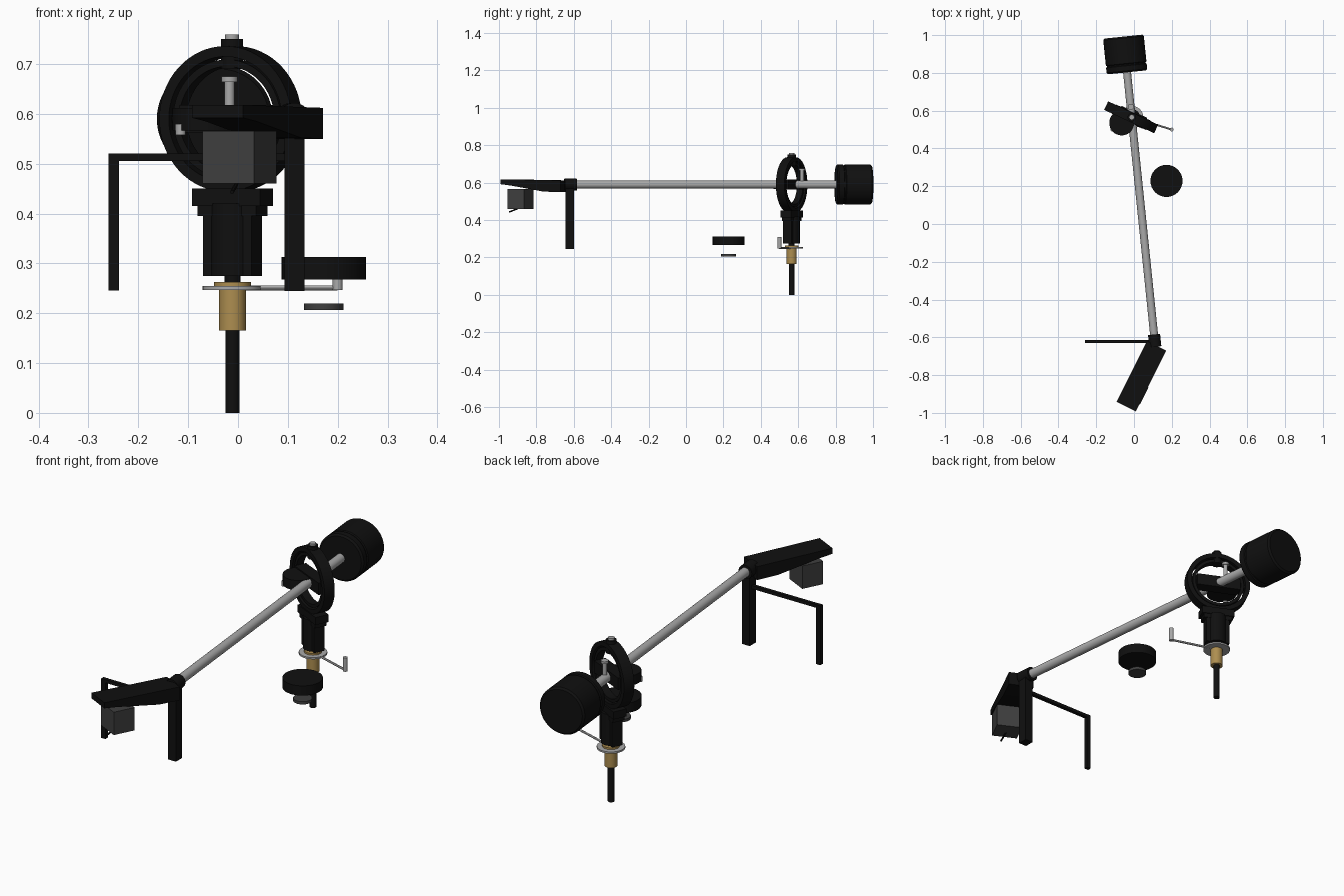
import bpy, bmesh, math
from mathutils import Vector, Matrix

if "Cube" in bpy.data.objects:
    bpy.data.objects.remove(bpy.data.objects["Cube"])


def material(name, rgb):
    m = bpy.data.materials.new(name)
    m.use_nodes = True
    m.diffuse_color = (*rgb, 1)
    m.node_tree.nodes["Principled BSDF"].inputs["Base Color"].default_value = (*rgb, 1)
    return m


BLACK = material("black", (.005, .005, .005))
SILVER = material("silver", (.4, .4, .4))
BRASS = material("brass", (.42, .27, .08))
GREY = material("dark grey", (.05, .05, .05))


def finish(name, bm, mat, smooth=False):
    bmesh.ops.recalc_face_normals(bm, faces=bm.faces)
    me = bpy.data.meshes.new(name)
    bm.to_mesh(me)
    bm.free()
    me.materials.append(mat)
    ob = bpy.data.objects.new(name, me)
    bpy.context.scene.collection.objects.link(ob)
    if smooth:
        bpy.ops.object.select_all(action='DESELECT')
        ob.select_set(True)
        bpy.context.view_layer.objects.active = ob
        bpy.ops.object.shade_smooth_by_angle()
    return ob


def lathe(name, origin, axis, profile, mat, closed=False, n=48):
    """Spin (radius, distance) points about an axis."""
    rot = Vector(axis).to_track_quat('Z', 'Y').to_matrix().to_4x4()
    place = Matrix.Translation(origin) @ rot
    bm = bmesh.new()
    rings = []
    for r, h in profile:
        rings.append([bm.verts.new(place @ Vector((r * math.cos(a), r * math.sin(a), h)))
                      for a in (math.tau * i / n for i in range(n))])
    pairs = list(zip(rings, rings[1:]))
    if closed:
        pairs.append((rings[-1], rings[0]))
    else:
        bm.faces.new(rings[0])
        bm.faces.new(rings[-1])
    for a, b in pairs:
        for i in range(n):
            j = (i + 1) % n
            bm.faces.new((a[i], a[j], b[j], b[i]))
    return finish(name, bm, mat, True)


def rod(name, p0, p1, r, mat, n=32):
    d = Vector(p1) - Vector(p0)
    return lathe(name, p0, d, [(r, 0), (r, d.length)], mat, n=n)


def upright(name, x, y, z0, z1, r, mat):
    return rod(name, (x, y, z0), (x, y, z1), r, mat)


def block(name, centre, size, mat, turn=0):
    bm = bmesh.new()
    bmesh.ops.create_cube(bm, size=1, matrix=Matrix.Translation(centre)
                          @ Matrix.Rotation(math.radians(turn), 4, 'Z')
                          @ Matrix.Diagonal((*size, 1)))
    return finish(name, bm, mat)


# Arm tube and counterweight along one slanted line
def arm(y, z=.59):
    return Vector((.046 - .103 * y, y, z))


ARM = (arm(1) - arm(0)).normalized()
rod("arm_tube", arm(-.6), arm(.85), .021, SILVER)
lathe("counterweight", arm(.803), ARM,
      [(.1, 0), (.108, .008), (.108, .035), (.103, .038), (.103, .044),
       (.108, .047), (.108, .182), (.1, .19)], BLACK, n=64)
rod("head_collar", arm(-.65), arm(-.585), .032, BLACK)

# Pivot column
PX, PY, TURN = -.011, .565, -25
upright("mounting_rod", PX, PY, 0, .17, .014, BLACK)
upright("brass_sleeve", PX, PY, .165, .258, .027, BRASS)
upright("brass_flange", PX, PY, .255, .263, .037, BRASS)
upright("column_spindle", PX, PY, .255, .29, .016, BLACK)
upright("lever_disc", PX, PY, .247, .255, .06, SILVER)
rod("lever_arm", (PX, PY, .251), (.2, .5, .251), .005, SILVER, 12)
upright("lever_pin", .2, .5, .247, .31, .01, SILVER)
upright("column_core", PX, PY, .275, .42, .043, BLACK)
for name, w, d, z0, z1 in (("column_body", .107, .05, .275, .4),
                           ("column_step", .13, .055, .395, .42),
                           ("column_shoulder", .15, .063, .415, .45)):
    block(name, (PX, PY, (z0 + z1) / 2), (w, d, z1 - z0), BLACK, TURN)

# Gimbal rings and bearing parts
C = Vector((-.015, .565, .59))
ALONG = Matrix.Rotation(math.radians(TURN), 3, 'Z') @ Vector((1, 0, 0))
FACING = Vector((0, 0, 1)).cross(ALONG)
for name, ro, ri, h in (("outer_gimbal_ring", .146, .125, .025),
                        ("inner_gimbal_ring", .119, .105, .018)):
    lathe(name, C, FACING, [(ro, -h), (ro, h), (ri, h), (ri, -h)], BLACK, True, 64)
for side in (-1, 1):
    rod("side_bearing", C + ALONG * side * .08, C + ALONG * side * .135, .012, BLACK)
block("bearing_yoke", C, (.2, .055, .055), BLACK, TURN)
upright("top_bearing_cap", -.012, PY, .69, .75, .022, BLACK)
upright("top_bearing_screw", -.012, PY, .75, .759, .014, SILVER)
upright("tracking_drum", -.065, .535, .567, .612, .066, BLACK)
upright("drum_screw", -.115, .5, .558, .58, .01, SILVER)
upright("bias_screw", -.017, .62, .6, .667, .01, SILVER)
upright("bias_screw_head", -.017, .62, .664, .675, .016, SILVER)

# Detached rest knob with its lower foot
upright("rest_knob", .172, .228, .268, .313, .085, BLACK)
upright("rest_foot", .172, .228, .206, .219, .04, GREY)

# Headshell: side outline extruded across its width
HEAD = -26.6
place = Matrix.Translation((.12, -.645, 0)) @ Matrix.Rotation(math.radians(HEAD), 4, 'Z')
outline = [(0, .612), (.36, .618), (.36, .592), (.3, .585), (.1, .552), (0, .55)]
bm = bmesh.new()
sides = [[bm.verts.new(place @ Vector((x, -s, z))) for s, z in outline] for x in (-.057, .057)]
for side in sides:
    bm.faces.new(side)
for i in range(len(outline)):
    j = (i + 1) % len(outline)
    bm.faces.new((sides[0][i], sides[0][j], sides[1][j], sides[1][i]))
finish("headshell", bm, BLACK)
block("cartridge", (.003, -.885, .513), (.115, .1, .106), GREY, HEAD)
rod("stylus", (0, -.89, .465), (-.012, -.945, .443), .004, BLACK, 8)

# Arm support post and finger bracket
block("support_post", (.113, -.622, .41), (.04, .045, .33), BLACK)
block("bracket_bar", (-.075, -.622, .513), (.37, .016, .015), BLACK)
block("bracket_leg", (-.249, -.622, .383), (.021, .018, .275), BLACK)
